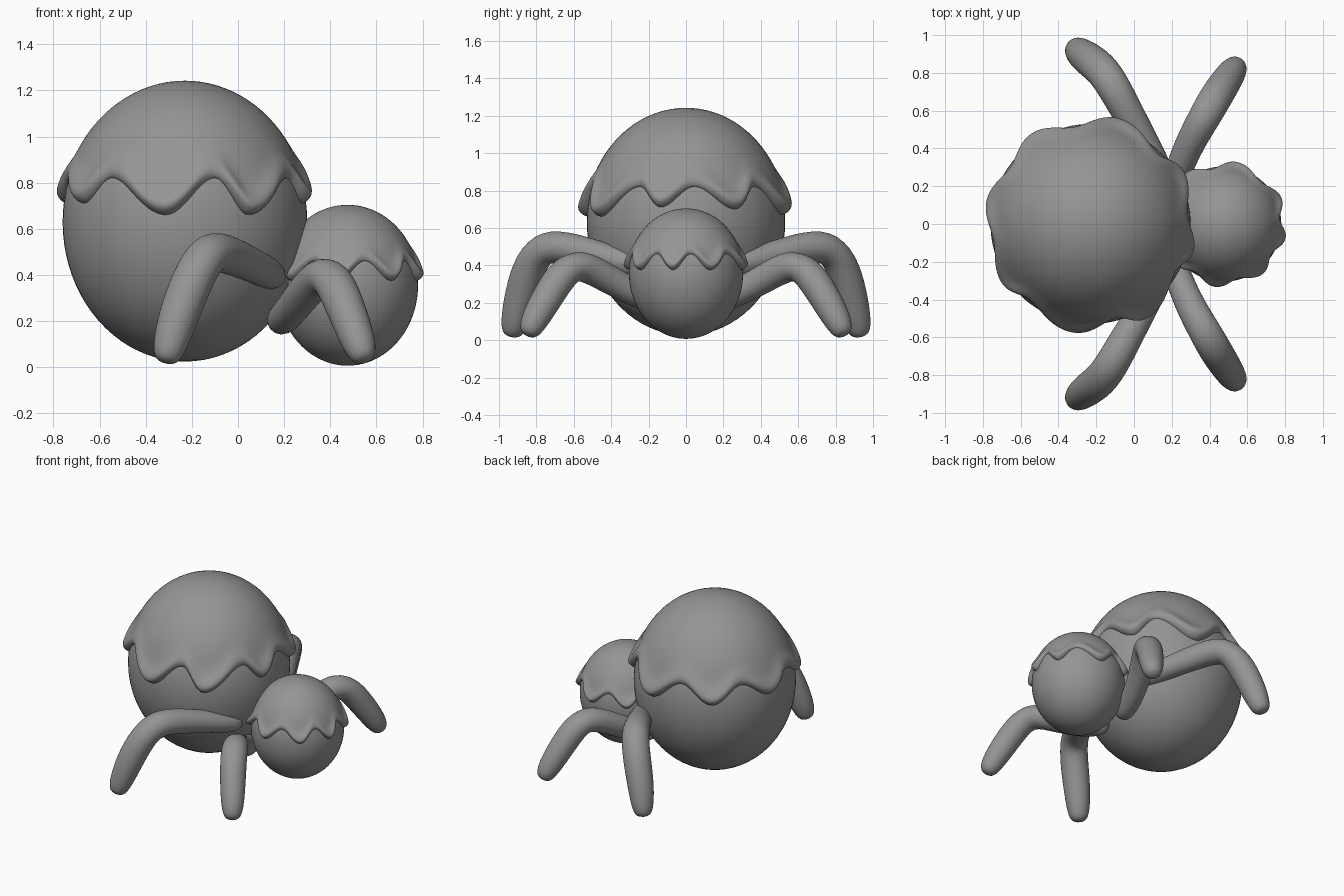
import bpy, bmesh, math
from mathutils import Vector

cube = bpy.data.objects.get("Cube")
if cube:
    bpy.data.objects.remove(cube, do_unlink=True)

GREY = (0.3, 0.3, 0.3, 1)
grey = bpy.data.materials.new("plain_grey")
grey.use_nodes = True
grey.diffuse_color = GREY
for node in grey.node_tree.nodes:
    if node.type == "BSDF_PRINCIPLED":
        node.inputs["Base Color"].default_value = GREY


def finish(name, bm):
    """Turn a bmesh into a smooth grey object."""
    bmesh.ops.recalc_face_normals(bm, faces=bm.faces)
    mesh = bpy.data.meshes.new(name)
    bm.to_mesh(mesh)
    bm.free()
    mesh.materials.append(grey)
    for p in mesh.polygons:
        p.use_smooth = True
    obj = bpy.data.objects.new(name, mesh)
    bpy.context.collection.objects.link(obj)
    return obj


def loft(name, rings, cap_start):
    """Skin a list of rings and close the ends."""
    bm = bmesh.new()
    rows = [[bm.verts.new(p) for p in ring] for ring in rings]
    n = len(rows[0])
    for a, b in zip(rows, rows[1:]):
        for i in range(n):
            j = (i + 1) % n
            bm.faces.new((a[i], a[j], b[j], b[i]))
    bm.faces.new(rows[-1])
    if cap_start:
        bm.faces.new(rows[0][::-1])
    return finish(name, bm)


def ball(name, centre, radius, height):
    bm = bmesh.new()
    bmesh.ops.create_uvsphere(bm, u_segments=64, v_segments=40, radius=1)
    for v in bm.verts:
        v.co = Vector((v.co.x * radius, v.co.y * radius, v.co.z * height)) + centre
    return finish(name, bm)


def wave(edge, angle):
    """Smooth height between alternating valleys and drips."""
    knots = edge + [(edge[0][0] + 360, edge[0][1])]
    if angle < knots[0][0]:
        angle += 360
    for (a0, z0), (a1, z1) in zip(knots, knots[1:]):
        if a0 <= angle <= a1:
            t = (angle - a0) / (a1 - a0)
            return z0 + (z1 - z0) * (1 - math.cos(math.pi * t)) / 2
    return knots[0][1]


def icing(name, centre, radius, height, edge, size):
    """Thin cap over a ball with a rounded, dripping rim."""
    n = 192
    high = max(z for a, z in edge)
    low = min(z for a, z in edge)
    width = 0.04 * size
    near = [width * k for k in (0, 0.06, 0.2, 0.45, 0.7, 1, 1.4, 1.9, 2.5, 3.2)]
    far = 16
    columns = []
    for i in range(n):
        theta = math.tau * i / n
        z = wave(edge, math.degrees(theta))
        drip = (high - z) / (high - low)
        lat0 = math.asin((z - centre.z) / height)
        top = (math.pi / 2 - lat0) * height
        start = near[-1]
        dists = near + [start + (top - start) * k / far for k in range(1, far)] + [top - 0.001]
        column = []
        for d in dists:
            lat = lat0 + d / height
            thick = 0.01 + (0.014 + 0.032 * drip) * math.exp(-((d - width) / (1.6 * width)) ** 2)
            if d < width:
                thick *= math.sqrt(1 - (1 - d / width) ** 2)
            thick = thick * size - (0.006 if d == 0 else 0)
            r = (radius + thick) * math.cos(lat)
            column.append(centre + Vector((r * math.cos(theta), r * math.sin(theta),
                                           (height + thick) * math.sin(lat))))
        columns.append(column)
    return loft(name, list(zip(*columns)), False)


def leg(name, path, side):
    """Bent round limb swept along points of (x, y, z, radius)."""
    pts = [Vector((x, y * side, z)) for x, y, z, r in path]
    rings = []
    for i, p in enumerate(pts):
        t = (pts[min(i + 1, len(pts) - 1)] - pts[max(i - 1, 0)]).normalized()
        u = t.cross(Vector((0, 0, 1))).normalized()
        v = t.cross(u)
        r = path[i][3] * 1.04
        rings.append([p + (u * math.cos(a) + v * math.sin(a)) * r
                      for a in (math.tau * k / 12 for k in range(12))])
    obj = loft(name, rings, True)
    obj.modifiers.new("smooth", "SUBSURF").levels = 2
    obj.modifiers["smooth"].render_levels = 2


# Abdomen and head
body_centre = Vector((-0.23, 0, 0.63))
head_centre = Vector((0.475, 0, 0.355))
ball("body", body_centre, 0.53, 0.605)
ball("head", head_centre, 0.305, 0.348)

# Dripping caps
body_edge = [(5, 0.82), (30, 0.70), (46, 0.82), (75, 0.67), (100, 0.81), (123, 0.69),
             (145, 0.81), (167, 0.71), (190, 0.81), (214, 0.71), (231, 0.82), (261, 0.66),
             (285, 0.82), (301, 0.66), (331, 0.82), (345, 0.71)]
icing("body_icing", body_centre, 0.53, 0.602, body_edge, 1)
head_edge = []
for valley, drip in ((5, 25), (48, 78), (102, 125), (148, 170), (194, 218), (240, 262),
                     (285, 308), (328, 347)):
    head_edge += [(valley, 0.46), (drip, 0.375)]
icing("head_icing", head_centre, 0.305, 0.343, head_edge, 0.6)

# Legs, mirrored front to back
rear_path = [(0.18, 0.20, 0.38, 0.065), (0.09, 0.38, 0.43, 0.07), (-0.04, 0.60, 0.49, 0.085),
             (-0.12, 0.75, 0.51, 0.09), (-0.18, 0.83, 0.42, 0.092), (-0.25, 0.88, 0.25, 0.09),
             (-0.30, 0.92, 0.08, 0.075), (-0.315, 0.935, 0.015, 0.045)]
front_path = [(0.17, 0.06, 0.19, 0.065), (0.21, 0.22, 0.22, 0.07), (0.29, 0.42, 0.33, 0.078),
              (0.37, 0.56, 0.41, 0.085), (0.42, 0.65, 0.37, 0.088), (0.47, 0.73, 0.25, 0.085),
              (0.53, 0.82, 0.09, 0.075), (0.55, 0.85, 0.02, 0.045)]
for side, word in ((-1, "near"), (1, "far")):
    leg(word + "_rear_leg", rear_path, side)
    leg(word + "_front_leg", front_path, side)
